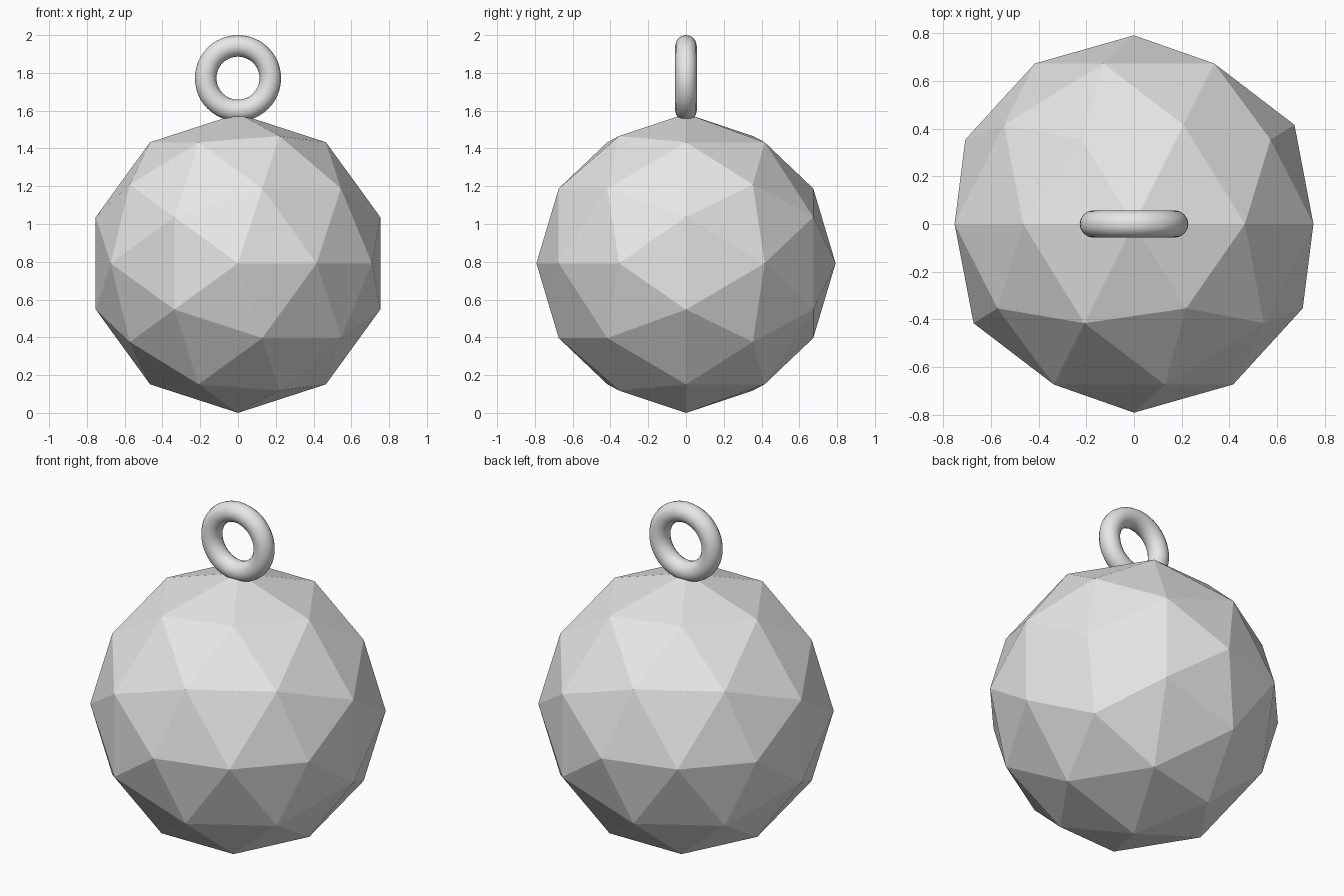
import bpy
import math

if "Cube" in bpy.data.objects:
    bpy.data.objects.remove(bpy.data.objects["Cube"])

grey = bpy.data.materials.new("light_grey")
grey.diffuse_color = (0.8, 0.8, 0.8, 1.0)
grey.use_nodes = True
grey.node_tree.nodes["Principled BSDF"].inputs["Base Color"].default_value = grey.diffuse_color

R = 0.792                 # ball radius
TUBE, RING = 0.057, 0.171  # hanging ring tube and centre-line radii
TURN = (math.radians(90), 0, 0)

# Faceted ball, with its pole facing the front
bpy.ops.mesh.primitive_ico_sphere_add(subdivisions=2, radius=R,
                                      location=(0, 0, R), rotation=TURN)
ball = bpy.context.object
ball.name = "faceted_ball"
ball.data.materials.append(grey)
bpy.ops.object.shade_flat()

# Upright hanging ring, sunk slightly into the top of the ball
bpy.ops.mesh.primitive_torus_add(major_radius=RING, minor_radius=TUBE,
                                 major_segments=48, minor_segments=16,
                                 location=(0, 0, 2 - RING - TUBE), rotation=TURN)
ring = bpy.context.object
ring.name = "hanging_ring"
ring.data.materials.append(grey)
bpy.ops.object.shade_smooth()
